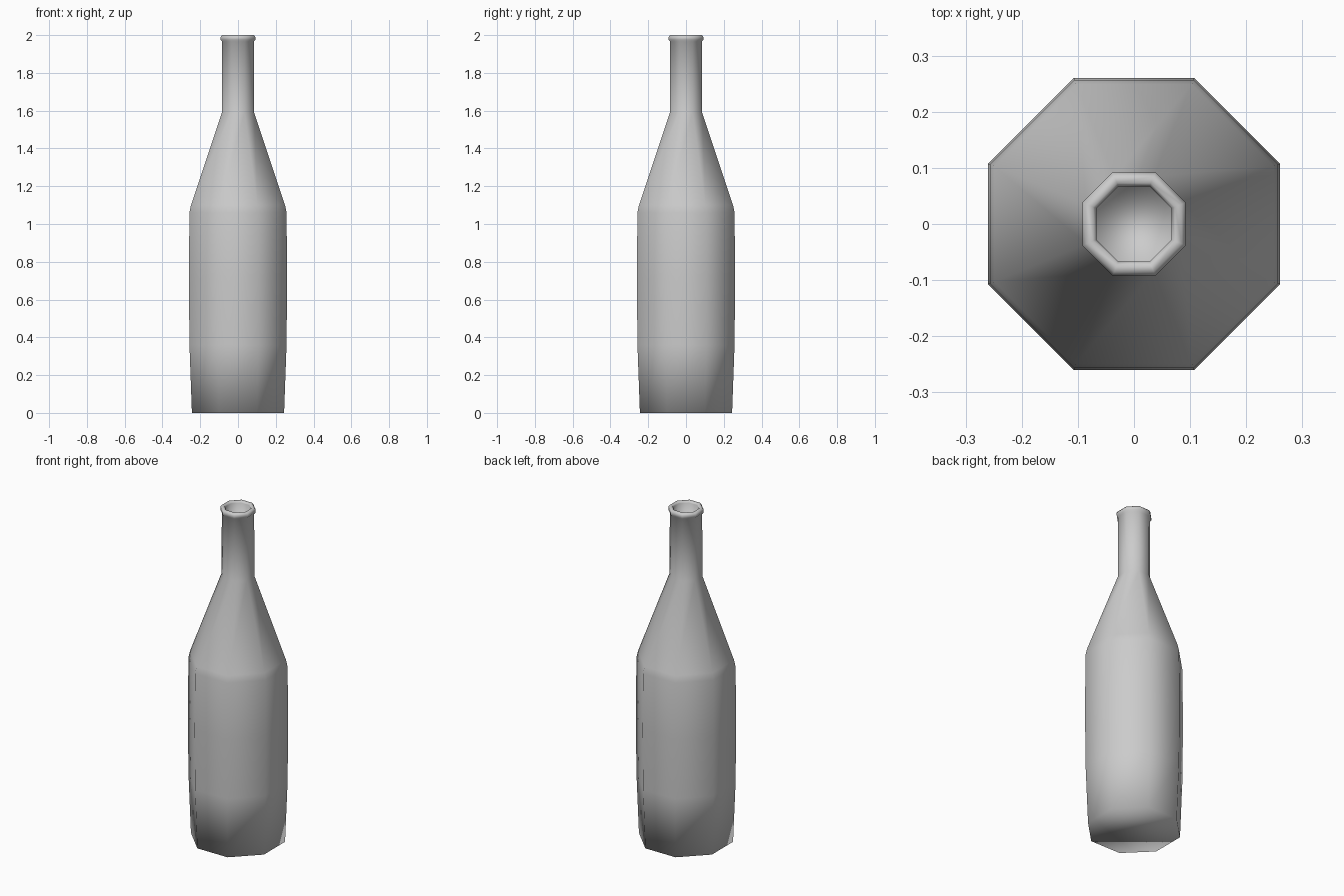
import bpy, bmesh, math

if "Cube" in bpy.data.objects:
    bpy.data.objects.remove(bpy.data.objects["Cube"])

SIDES = 8
# (half width across flats, z) from the base up, over the lip and into the mouth
PROFILE = [(0.244, 0.0), (0.257, 0.36), (0.26, 0.72), (0.257, 1.06), (0.249, 1.10),
           (0.085, 1.59), (0.084, 1.965), (0.092, 1.975), (0.092, 1.99), (0.085, 2.0),
           (0.073, 2.0), (0.067, 1.99), (0.067, 1.90)]

bm = bmesh.new()


def ring(half_width, z):
    r = half_width / math.cos(math.pi / SIDES)
    angles = [(i + 0.5) * 2 * math.pi / SIDES for i in range(SIDES)]
    return [bm.verts.new((r * math.cos(a), r * math.sin(a), z)) for a in angles]


# Lofted octagonal bottle wall
rings = [ring(w, z) for w, z in PROFILE]
for lower, upper in zip(rings, rings[1:]):
    for i in range(SIDES):
        j = (i + 1) % SIDES
        bm.faces.new((lower[i], lower[j], upper[j], upper[i]))

# Flat base and floor inside the mouth
bm.faces.new(rings[0][::-1])
bm.faces.new(rings[-1])
for f in bm.faces:
    f.smooth = True

mesh = bpy.data.meshes.new("bottle")
bm.to_mesh(mesh)
bm.free()
bottle = bpy.data.objects.new("bottle", mesh)
bpy.context.collection.objects.link(bottle)
